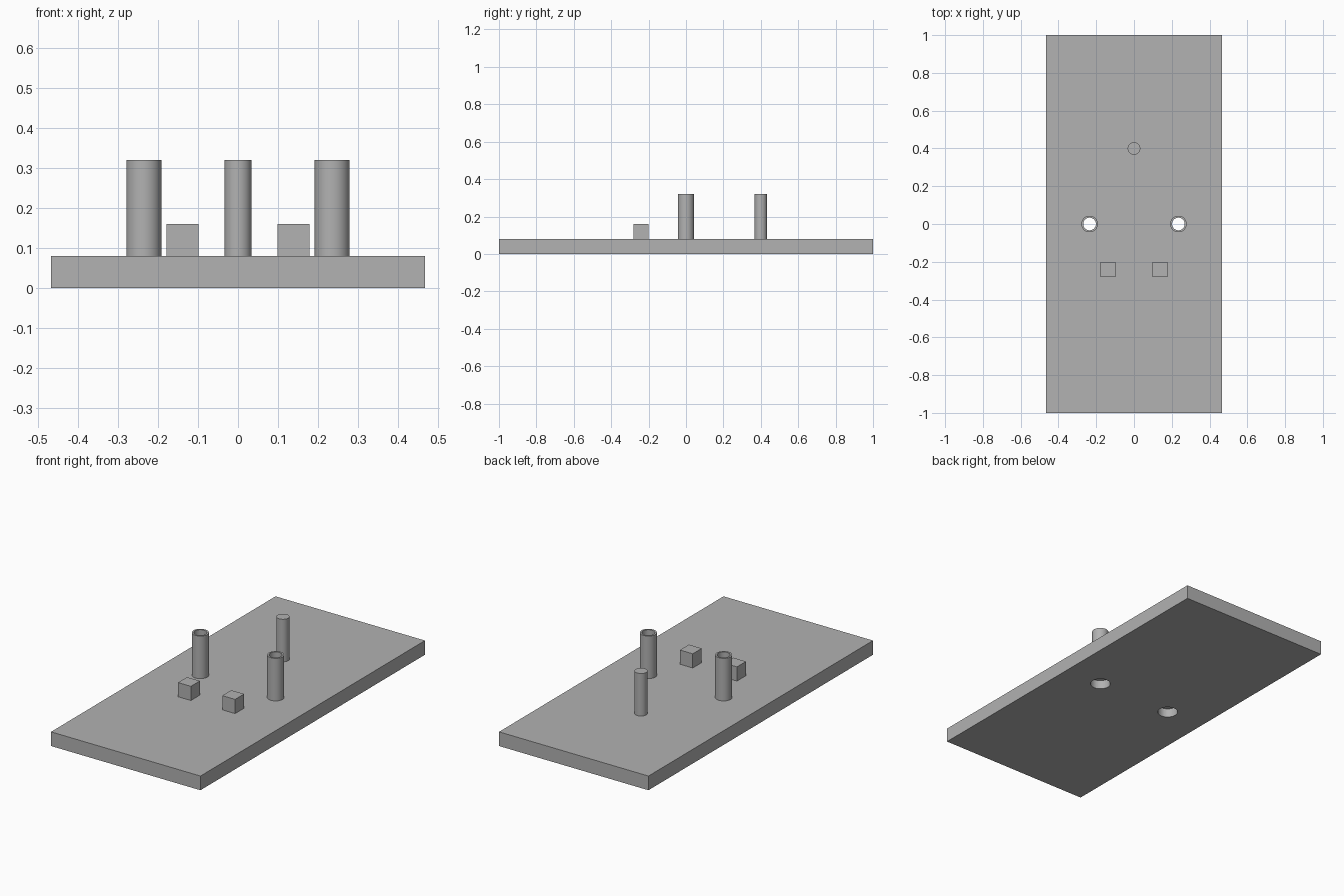
import bpy, bmesh, math

if "Cube" in bpy.data.objects:
    bpy.data.objects.remove(bpy.data.objects["Cube"])

grey = bpy.data.materials.new("plain grey")
grey.diffuse_color = (0.445, 0.445, 0.445, 1)
grey.use_nodes = True
grey.node_tree.nodes["Principled BSDF"].inputs["Base Color"].default_value = grey.diffuse_color

PLATE_TOP, POST_TOP = 0.08, 0.32
TUBE_X, TUBE_R, BORE_R = 0.235, 0.0437, 0.0335


def finish(name, bm, location):
    """Turn a bmesh into a named grey object."""
    bmesh.ops.recalc_face_normals(bm, faces=bm.faces)
    mesh = bpy.data.meshes.new(name)
    bm.to_mesh(mesh)
    bm.free()
    mesh.materials.append(grey)
    obj = bpy.data.objects.new(name, mesh)
    obj.location = location
    bpy.context.collection.objects.link(obj)
    return obj


def box(name, size, location):
    bm = bmesh.new()
    bmesh.ops.create_cube(bm, size=1)
    bmesh.ops.scale(bm, vec=size, verts=bm.verts)
    return finish(name, bm, location)


def lathe(name, profile, location, closed=False, segments=48):
    """Spin (radius, height) points about z; open profiles get end caps."""
    bm = bmesh.new()
    rings = []
    for r, z in profile:
        rings.append([bm.verts.new((r * math.cos(2 * math.pi * i / segments),
                                    r * math.sin(2 * math.pi * i / segments), z))
                      for i in range(segments)])
    pairs = list(zip(rings, rings[1:]))
    if closed:
        pairs.append((rings[-1], rings[0]))
    else:
        bm.faces.new(rings[0])
        bm.faces.new(rings[-1])
    for a, b in pairs:
        for i in range(segments):
            j = (i + 1) % segments
            bm.faces.new((a[i], a[j], b[j], b[i]))
    return finish(name, bm, location)


def smooth(obj):
    bpy.ops.object.select_all(action='DESELECT')
    obj.select_set(True)
    bpy.context.view_layer.objects.active = obj
    bpy.ops.object.shade_smooth_by_angle(angle=math.radians(35))


# Base plate
plate = box("base_plate", (0.932, 2.0, PLATE_TOP), (0, 0, PLATE_TOP / 2))

for side, sx in (("left", -1), ("right", 1)):
    # Hollow tube standing over a through hole
    tube = lathe(side + "_tube",
                 [(BORE_R, PLATE_TOP), (TUBE_R, PLATE_TOP),
                  (TUBE_R, POST_TOP), (BORE_R, POST_TOP)],
                 (sx * TUBE_X, 0, 0), closed=True)
    smooth(tube)

    # Stepped hole through the plate, wider at the underside
    cutter = lathe(side + "_hole_cutter",
                   [(0.053, -0.02), (0.053, 0.05), (BORE_R, 0.05), (BORE_R, 0.1)],
                   (sx * TUBE_X, 0, 0))
    cutter.hide_render = True
    cutter.hide_set(True)
    cut = plate.modifiers.new(side + "_hole", 'BOOLEAN')
    cut.operation = 'DIFFERENCE'
    cut.solver = 'EXACT'
    cut.object = cutter

    # Small cube block
    box(side + "_block", (0.08, 0.08, 0.08), (sx * 0.138, -0.24, PLATE_TOP + 0.04))

# Solid rear pin
pin = lathe("rear_pin", [(0.0335, PLATE_TOP), (0.0335, POST_TOP)], (0, 0.4, 0))
smooth(pin)
